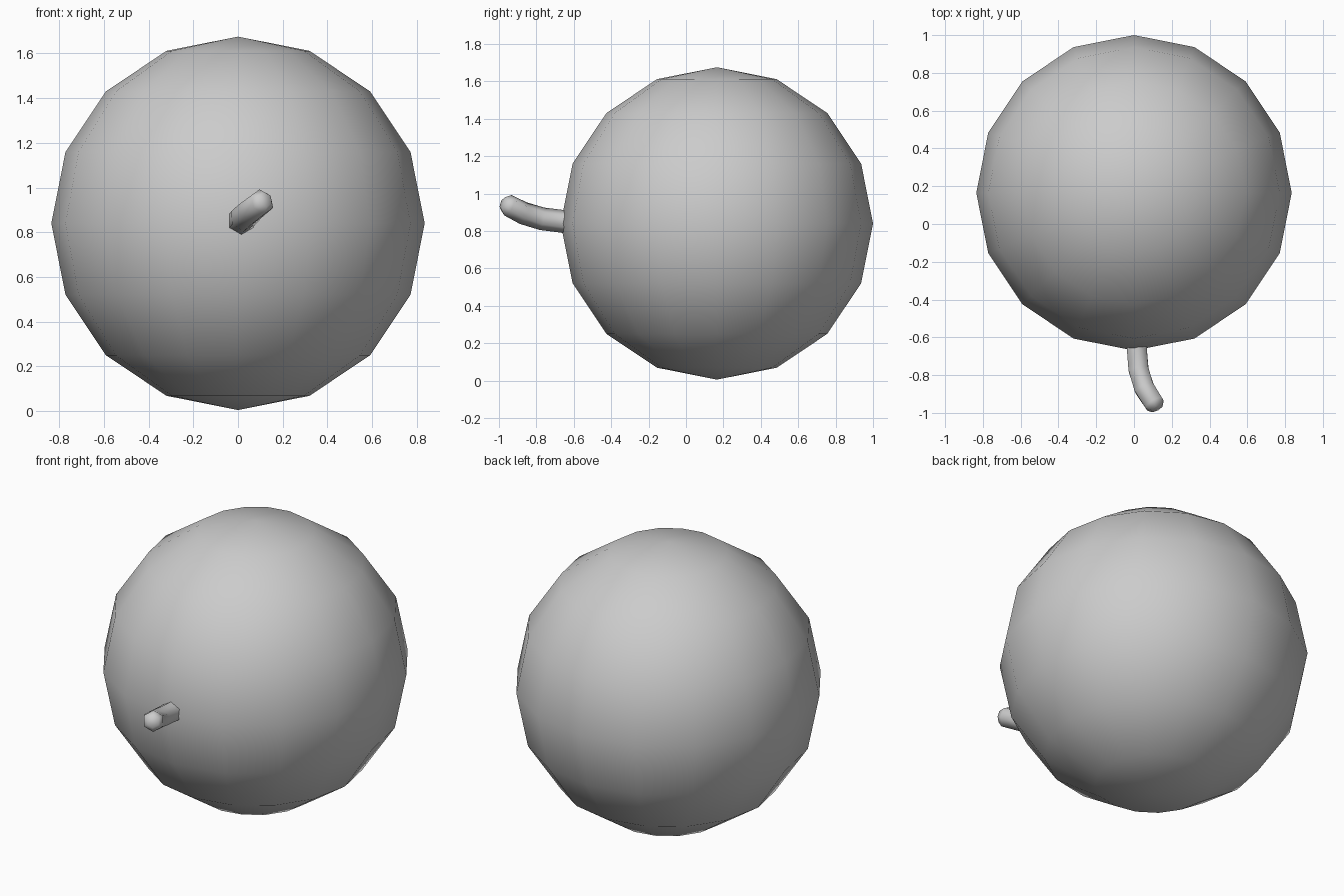
import bpy, bmesh, math
from mathutils import Vector

if "Cube" in bpy.data.objects:
    bpy.data.objects.remove(bpy.data.objects["Cube"])

# round body: low-poly sphere with vertical poles
bpy.ops.mesh.primitive_uv_sphere_add(segments=16, ring_count=8, radius=0.835,
                                     location=(0, 0.165, 0.84))
body = bpy.context.object
body.name = "round_body"
bpy.ops.object.shade_smooth()

# curved six-sided stem: path points with radius, closing in a small domed tip
path = [((0.012, -0.56, 0.85), 0.061),
        ((0.015, -0.66, 0.851), 0.061),
        ((0.024, -0.77, 0.865), 0.061),
        ((0.055, -0.87, 0.895), 0.061),
        ((0.108, -0.952, 0.937), 0.059),
        ((0.122, -0.977, 0.947), 0.035)]
pts = [Vector(p) for p, r in path]
bm = bmesh.new()
rings = []
for i, (p, r) in enumerate(path):
    tangent = (pts[min(i + 1, len(pts) - 1)] - pts[max(i - 1, 0)]).normalized()
    side = tangent.cross(Vector((0, 0, 1))).normalized() * -1
    up = tangent.cross(side).normalized()
    if up.z < 0:
        up.negate()
    ring = []
    for k in range(6):
        a = math.radians(90 + 60 * k)
        ring.append(bm.verts.new(pts[i] + r * (math.cos(a) * side + math.sin(a) * up)))
    rings.append(ring)
for a, b in zip(rings, rings[1:]):
    for k in range(6):
        n = (k + 1) % 6
        bm.faces.new((a[k], a[n], b[n], b[k]))
bm.faces.new(rings[0])
bm.faces.new(rings[-1])
bmesh.ops.recalc_face_normals(bm, faces=bm.faces)
mesh = bpy.data.meshes.new("stem")
bm.to_mesh(mesh)
bm.free()
for f in mesh.polygons:
    f.use_smooth = True
stem = bpy.data.objects.new("stem", mesh)
bpy.context.collection.objects.link(stem)
